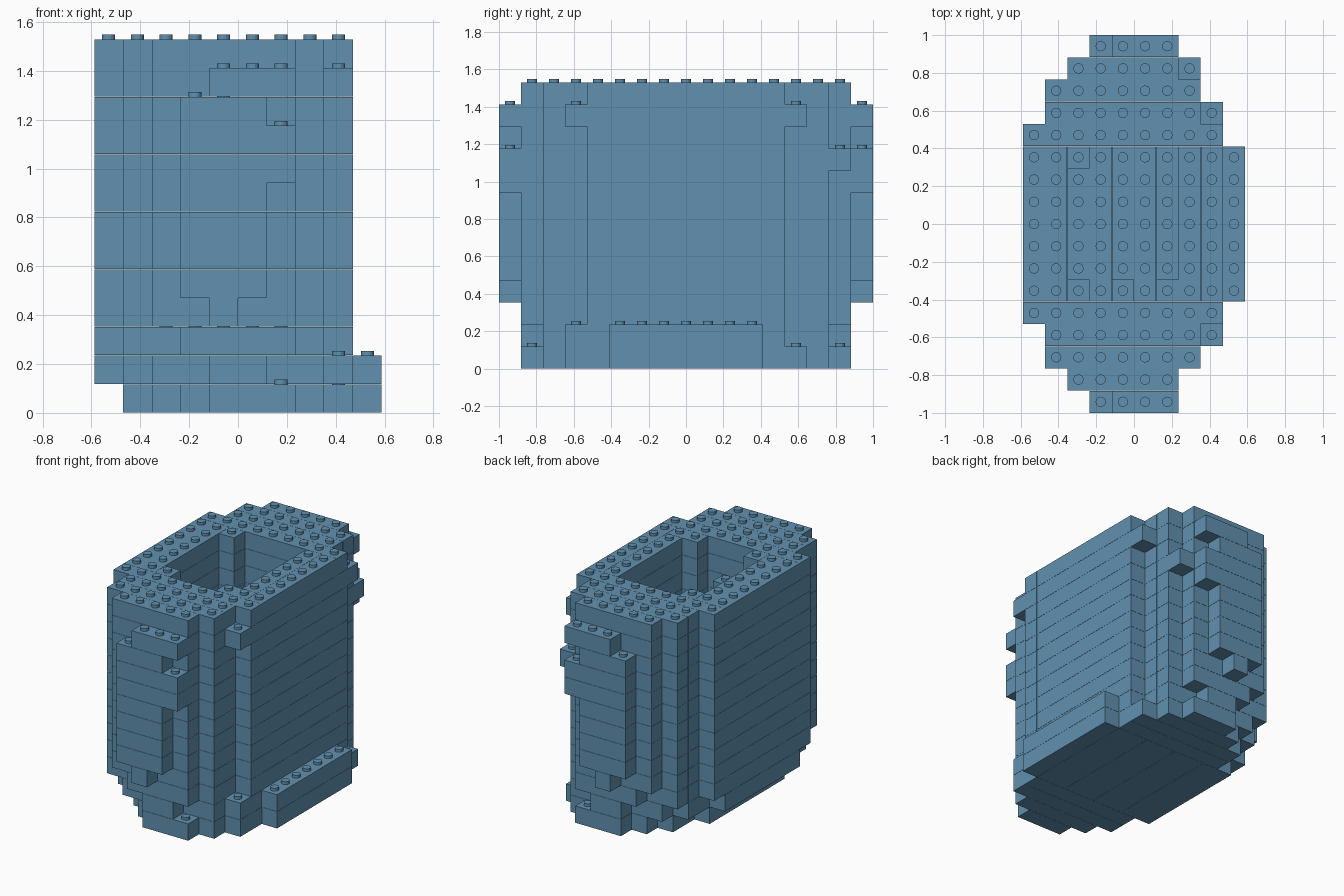
import bpy, bmesh
from mathutils import Matrix

cube = bpy.data.objects.get("Cube")
if cube:
    bpy.data.objects.remove(cube, do_unlink=True)

U = 2 / 17          # stud pitch, also the course height
GAP = 0.0012        # seam left around every brick
STUD_R, STUD_H = 0.027, 0.02

blue = bpy.data.materials.new("sand_blue")
blue.use_nodes = True
COLOUR = (0.12, 0.285, 0.43, 1)
blue.diffuse_color = COLOUR
blue.node_tree.nodes["Principled BSDF"].inputs["Base Color"].default_value = COLOUR


def footprint(half_spans):
    """Cells from {row: (first, last)}, mirrored front to back about row 8."""
    cells = set()
    for row, (first, last) in half_spans.items():
        for col in range(first, last + 1):
            cells |= {(col, row), (col, 16 - row)}
    return cells


def spans(r1, r2, r3, r4, r5):
    return {1: r1, 2: r2, 3: r3, 4: r4, 5: r5, 6: r5, 7: r5, 8: r5}


# Hull outlines for the base courses and the wall
base = footprint(spans((4, 6), (3, 7), (2, 8), (2, 8), (1, 9)))
second = footprint(spans((4, 5), (2, 7), (1, 7), (1, 8), (0, 9))) | {(8, 3)}
third = footprint(spans((3, 6), (1, 7), (1, 7), (0, 8), (0, 8)))
hull = footprint(spans((2, 6), (1, 7), (1, 7), (0, 8), (0, 8)))
cavity = {(c, r) for c in range(2, 7) for r in range(5, 12)} - {(2, 5), (6, 5), (2, 11)}
wall = hull - cavity

# Raised end panels: columns covered on each course
panel = {3: (4, 4), 10: (3, 5), 11: (4, 6)}
for k in range(4, 8):
    panel[k] = (3, 5)
for k in (8, 9):
    panel[k] = (3, 6)

courses = [base, second, third]
for k in range(3, 13):
    cells = set(wall)
    if k in panel:
        cells |= footprint({0: panel[k]})
    courses.append(cells)
courses[9].add((7, 15))             # small corner blocks
courses[10].add((4, 5))
courses[11] |= {(8, 3), (8, 13)}


def pack_bricks(cells):
    """Split a course into rectangular bricks: lengthwise walls, crosswise ends."""
    left, bricks = set(cells), []
    while left:
        c, r = min(left, key=lambda cell: (cell[1], cell[0]))
        w = d = 1
        if 5 <= r <= 11:
            while r + d <= 11 and (c, r + d) in left:
                d += 1
            if all((c + 1, r + n) in left for n in range(d)):
                w = 2
        else:
            while (c + w, r) in left:
                w += 1
        left -= {(c + m, r + n) for m in range(w) for n in range(d)}
        bricks.append((c, r, w, d))
    return bricks


def place(c, r, z):
    return ((c - 5) * U, (r - 8.5) * U, z * U)


def add_brick(bm, c, r, w, d, k):
    size = Matrix.Diagonal((w * U - GAP, d * U - GAP, U - GAP, 1))
    spot = Matrix.Translation(place(c + w / 2, r + d / 2, k + 0.5))
    bmesh.ops.create_cube(bm, size=1, matrix=spot @ size)


def add_stud(bm, c, r, z):
    x, y, h = place(c + 0.5, r + 0.5, z)
    bmesh.ops.create_cone(bm, cap_ends=True, segments=16, radius1=STUD_R,
                          radius2=STUD_R, depth=STUD_H,
                          matrix=Matrix.Translation((x, y, h + STUD_H / 2 - GAP)))


def finish(bm, name):
    mesh = bpy.data.meshes.new(name)
    bm.to_mesh(mesh)
    bm.free()
    mesh.materials.append(blue)
    obj = bpy.data.objects.new(name, mesh)
    bpy.context.scene.collection.objects.link(obj)


# Build each course, with studs wherever nothing sits on top
for k, cells in enumerate(courses):
    bm = bmesh.new()
    for brick in pack_bricks(cells):
        add_brick(bm, *brick, k)
    finish(bm, f"brick_course_{k + 1}")
    above = courses[k + 1] if k + 1 < len(courses) else set()
    exposed = sorted(cells - above)
    if exposed:
        bm = bmesh.new()
        for c, r in exposed:
            add_stud(bm, c, r, k + 1)
        finish(bm, f"studs_{k + 1}")
